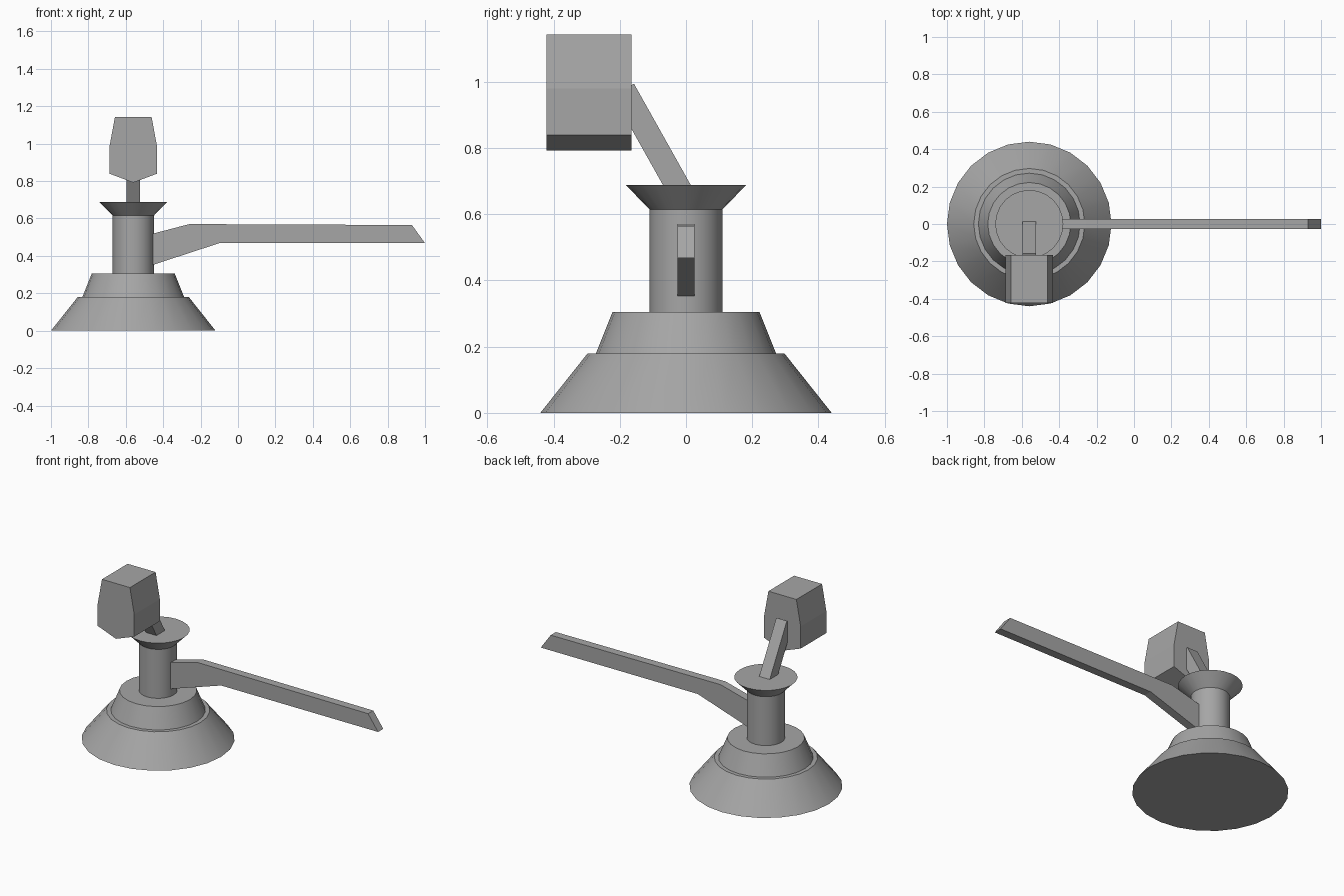
import bpy, bmesh, math
from mathutils import Vector

cube = bpy.data.objects.get("Cube")
if cube:
    bpy.data.objects.remove(cube, do_unlink=True)

grey = bpy.data.materials.new("plain grey")
grey.use_nodes = True
GREY = (0.38, 0.38, 0.38, 1)
grey.diffuse_color = GREY
grey.node_tree.nodes["Principled BSDF"].inputs["Base Color"].default_value = GREY

AXIS_X = -0.56  # shared centre line of base, column and head


def finish(name, bm, smooth=False):
    bmesh.ops.recalc_face_normals(bm, faces=bm.faces)
    mesh = bpy.data.meshes.new(name)
    bm.to_mesh(mesh)
    bm.free()
    mesh.materials.append(grey)
    obj = bpy.data.objects.new(name, mesh)
    bpy.context.collection.objects.link(obj)
    if smooth:
        bpy.ops.object.select_all(action='DESELECT')
        obj.select_set(True)
        bpy.context.view_layer.objects.active = obj
        bpy.ops.object.shade_smooth_by_angle(angle=math.radians(30))
    return obj


def turned(name, profile, sides=24):
    """Closed round solid from (radius, height) rings, bottom to top."""
    bm = bmesh.new()
    rings = []
    for r, z in profile:
        angles = [math.tau * i / sides for i in range(sides)]
        rings.append([bm.verts.new((AXIS_X + r * math.cos(a), r * math.sin(a), z))
                      for a in angles])
    for low, high in zip(rings, rings[1:]):
        for i in range(sides):
            j = (i + 1) % sides
            bm.faces.new((low[i], low[j], high[j], high[i]))
    bm.faces.new(rings[0])
    bm.faces.new(rings[-1])
    return finish(name, bm, smooth=True)


def slab(name, points, push):
    """Extrude a flat outline along the push vector."""
    bm = bmesh.new()
    face = bm.faces.new([bm.verts.new(p) for p in points])
    new = bmesh.ops.extrude_face_region(bm, geom=[face])
    verts = [v for v in new["geom"] if isinstance(v, bmesh.types.BMVert)]
    bmesh.ops.translate(bm, verts=verts, vec=Vector(push))
    return finish(name, bm)


# Stepped base, column and flared collar
turned("base_and_column", [(0.44, 0), (0.297, 0.18), (0.272, 0.18), (0.222, 0.305),
                           (0.11, 0.305), (0.11, 0.615), (0.182, 0.688)])

# Long side arm with a slanted tip
arm = [(-0.47, 0.515), (-0.26, 0.57), (0.93, 0.565), (1.0, 0.468), (-0.1, 0.468), (-0.47, 0.347)]
slab("side_arm", [(x, -0.026, z) for x, z in arm], (0, 0.052, 0))

# Leaning neck
neck = [(0.019, 0.68), (-0.065, 0.68), (-0.18, 0.885), (-0.18, 0.982), (-0.157, 0.994)]
slab("neck", [(AXIS_X - 0.037, y, z) for y, z in neck], (0.074, 0, 0))

# Head: half outline mirrored, with a shallow keel below
half = [(0.098, 1.143), (0.128, 0.98), (0.128, 0.84)]
head = half + [(0, 0.792)] + [(-x, z) for x, z in reversed(half)]
slab("head", [(AXIS_X + x, -0.422, z) for x, z in head], (0, 0.257, 0))
